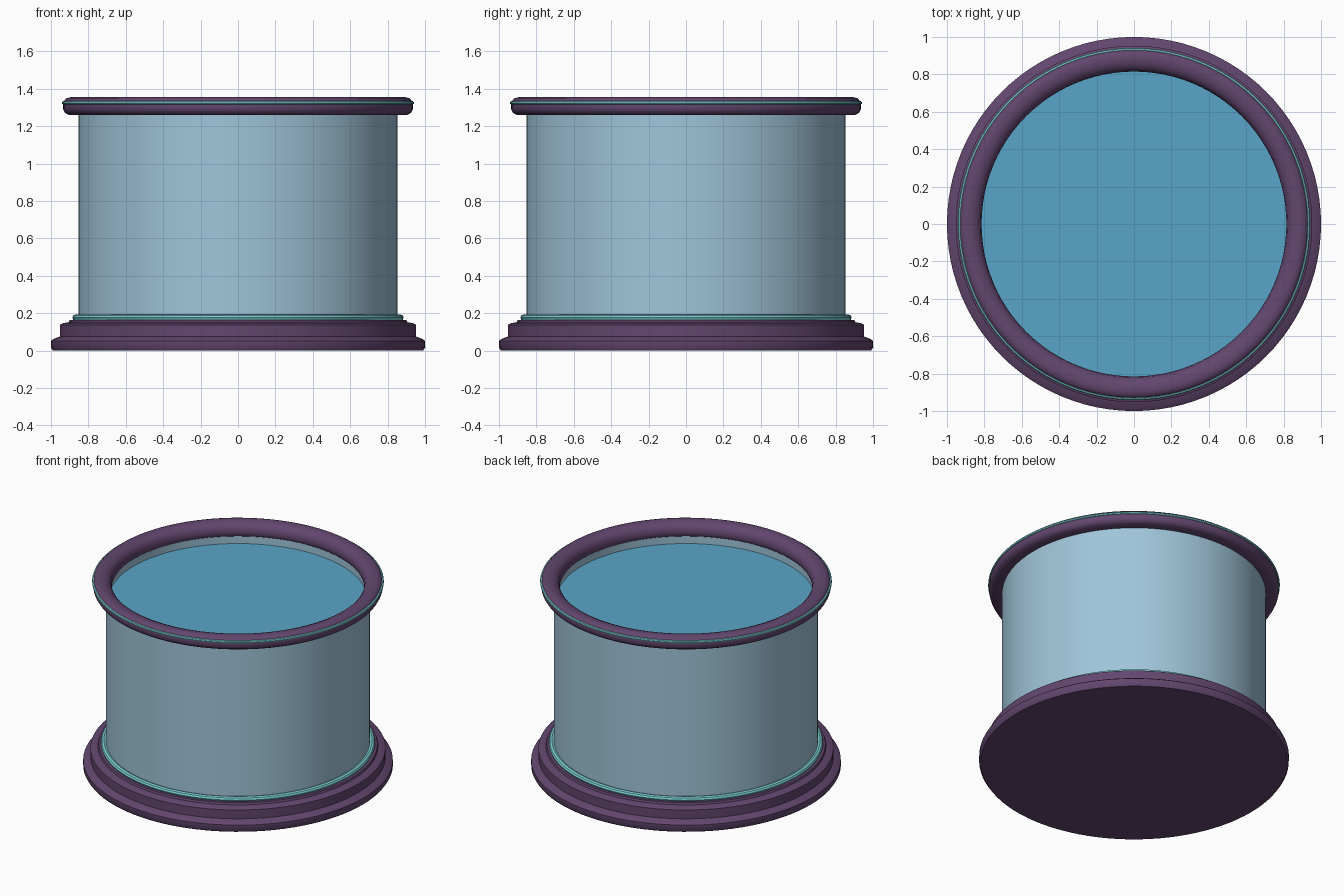
import bpy, bmesh, math

if "Cube" in bpy.data.objects:
    bpy.data.objects.remove(bpy.data.objects["Cube"])

SEGMENTS = 96


def material(name, rgb):
    """Flat material from 0-255 display values, stored linear."""
    m = bpy.data.materials.new(name)
    lin = [((c / 255 + 0.055) / 1.055) ** 2.4 for c in rgb]
    m.diffuse_color = (*lin, 1)
    m.use_nodes = True
    m.node_tree.nodes["Principled BSDF"].inputs["Base Color"].default_value = m.diffuse_color
    return m


PURPLE = material("plum_trim", (98, 70, 110))
TEAL = material("teal_trim", (122, 205, 210))
GLASS = material("pale_blue_glass", (160, 197, 218))
WATER = material("blue_water", (90, 165, 200))


def lathe(name, profile, mat, closed=True):
    """Revolve (radius, height) points round z; points at radius 0 become poles."""
    bm = bmesh.new()
    rings = []
    for r, z in profile:
        if r == 0:
            rings.append([bm.verts.new((0, 0, z))] * SEGMENTS)
        else:
            rings.append([bm.verts.new((r * math.cos(2 * math.pi * i / SEGMENTS),
                                        r * math.sin(2 * math.pi * i / SEGMENTS), z))
                          for i in range(SEGMENTS)])
    pairs = list(zip(rings, rings[1:]))
    if closed:
        pairs.append((rings[-1], rings[0]))
    for a, b in pairs:
        for i in range(SEGMENTS):
            j = (i + 1) % SEGMENTS
            corners = list(dict.fromkeys((a[i], a[j], b[j], b[i])))
            if len(corners) > 2:
                bm.faces.new(corners)
    bmesh.ops.recalc_face_normals(bm, faces=bm.faces)
    mesh = bpy.data.meshes.new(name)
    bm.to_mesh(mesh)
    bm.free()
    mesh.materials.append(mat)
    ob = bpy.data.objects.new(name, mesh)
    bpy.context.collection.objects.link(ob)
    bpy.ops.object.select_all(action='DESELECT')
    ob.select_set(True)
    bpy.context.view_layer.objects.active = ob
    bpy.ops.object.shade_smooth_by_angle(angle=math.radians(35))
    return ob


def bead(name, radius, height, r_half, z_half, mat):
    """Thin rounded ring."""
    pts = [(radius + r_half * math.cos(math.pi * k / 4),
            height + z_half * math.sin(math.pi * k / 4)) for k in range(8)]
    return lathe(name, pts, mat)


# Stepped solid foot
lathe("base", [(0, 0), (0.99, 0), (1.0, 0.015), (1.0, 0.052), (0.985, 0.063),
               (0.953, 0.075), (0.953, 0.138), (0.935, 0.147), (0.905, 0.152),
               (0.9, 0.165), (0, 0.165)], PURPLE, closed=False)
bead("base_bead", 0.866, 0.176, 0.02, 0.018, TEAL)

# Hollow wall and the filling
lathe("glass_wall", [(0.852, 0.16), (0.852, 1.29), (0.832, 1.29), (0.832, 0.16)], GLASS)
lathe("water", [(0, 0.166), (0.831, 0.166), (0.831, 1.205), (0, 1.205)], WATER, closed=False)

# Rounded top rim with its bead
lathe("rim", [(0.825, 1.26), (0.905, 1.26), (0.925, 1.272), (0.935, 1.29),
              (0.935, 1.318), (0.928, 1.338), (0.915, 1.35), (0.895, 1.355),
              (0.865, 1.353), (0.838, 1.341), (0.82, 1.32), (0.815, 1.29),
              (0.817, 1.27)], PURPLE)
bead("rim_bead", 0.931, 1.325, 0.011, 0.01, TEAL)
